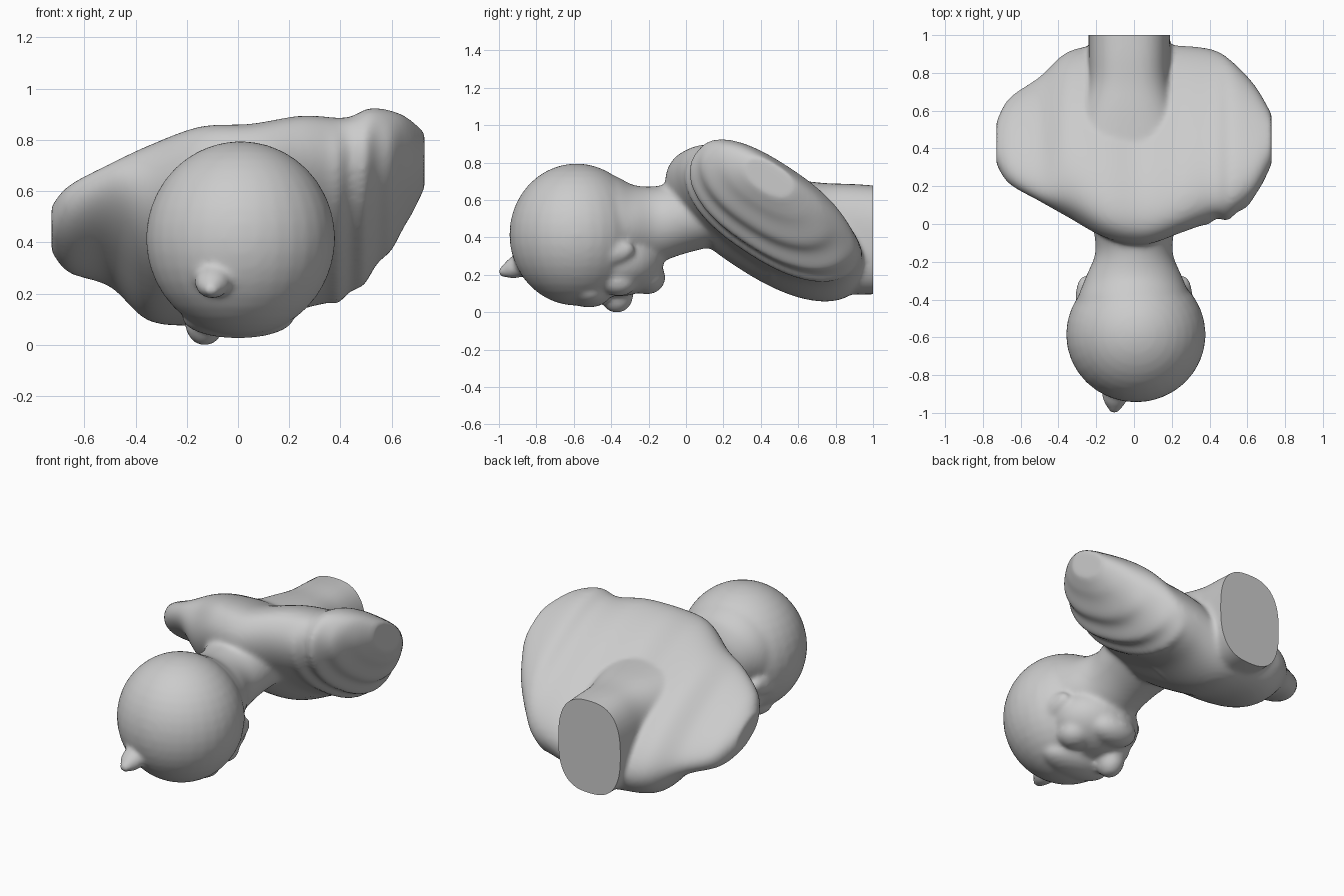
import bpy, bmesh
from math import sin, cos, pi, radians
from mathutils import Vector, Matrix

if "Cube" in bpy.data.objects:
    bpy.data.objects.remove(bpy.data.objects["Cube"])

bm = bmesh.new()


def skin(rings):
    """Closed loft through rings of points."""
    vs = [[bm.verts.new(p) for p in r] for r in rings]
    n = len(vs[0])
    faces = []
    for a, b in zip(vs, vs[1:]):
        for i in range(n):
            j = (i + 1) % n
            faces.append(bm.faces.new((a[i], a[j], b[j], b[i])))
    faces += [bm.faces.new(vs[0][::-1]), bm.faces.new(vs[-1])]
    bmesh.ops.recalc_face_normals(bm, faces=faces)


def blob(c, r, tilt=0.0, axis='X'):
    m = Matrix.Translation(c) @ Matrix.Rotation(radians(tilt), 4, axis) @ Matrix.Diagonal((*r, 1))
    bmesh.ops.create_uvsphere(bm, u_segments=32, v_segments=20, radius=1, matrix=m)


def resample(keys, steps):
    """Smooth (Catmull-Rom) interpolation of a table of sections."""
    out = []
    for k in range(len(keys) - 1):
        p = [Vector(keys[min(max(k + d, 0), len(keys) - 1)]) for d in (-1, 0, 1, 2)]
        for s in range(steps):
            t = s / steps
            out.append(0.5 * (2 * p[1] + (p[2] - p[0]) * t
                       + (2 * p[0] - 5 * p[1] + 4 * p[2] - p[3]) * t * t
                       + (3 * p[1] - p[0] - 3 * p[2] + p[3]) * t ** 3))
    return out + [Vector(keys[-1])]


def spow(v, p):
    return abs(v) ** p * (1 if v > 0 else -1)


# Shoulders: tilted sections along x (x, y, z, long radius, short radius)
shoulder_keys = [
    (-.728, .43, .46, .13, .07), (-.66, .44, .46, .26, .11), (-.5, .45, .475, .38, .14),
    (-.35, .475, .45, .49, .25), (-.15, .44, .475, .58, .265), (.05, .42, .475, .60, .27),
    (.25, .45, .53, .56, .26), (.42, .47, .55, .51, .25), (.52, .45, .615, .46, .24),
    (.64, .44, .68, .33, .17), (.728, .45, .73, .15, .09)]
tilt = radians(-33)
rings = []
for x, y, z, a, b in resample(shoulder_keys, 10):
    ring = []
    for i in range(64):
        t = 2 * pi * i / 64
        k = 1.0
        # fabric folds on the underside of the right shoulder
        if .36 < x < .68:
            k += .045 * sin((x - .36) / .32 * 6 * pi) * max(0, -sin(t) + .1)
        # flatter back face, rounder underside
        u = a * spow(cos(t), .85) * k
        v = b * (.8 * sin(t) ** .8 if i < 32 else spow(sin(t), .95)) * k
        ring.append((x, y + u * cos(tilt) - v * sin(tilt), z + u * sin(tilt) + v * cos(tilt)))
    rings.append(ring)
skin(rings)


# Parts lofted along y: (y, x centre, z centre, half width, half height)
def loft_y(keys, power=1.0):
    rings = []
    for y, x, z, w, h in resample(keys, 6):
        rings.append([(x + w * spow(cos(2 * pi * i / 48), power), y,
                       z + h * spow(sin(2 * pi * i / 48), power)) for i in range(48)])
    skin(rings)


# Neck
loft_y([(-.55, 0, .43, .33, .3), (-.4, 0, .46, .3, .28), (-.28, 0, .465, .255, .22),
        (-.15, 0, .475, .205, .205), (0, 0, .52, .22, .2), (.2, 0, .53, .26, .16)])
# Rear stump, flared at its root and cut flat later
loft_y([(.45, -.02, .44, .34, .28), (.6, -.025, .43, .27, .28), (.75, -.025, .41, .22, .285),
        (.9, -.025, .395, .215, .295), (1.1, -.025, .39, .22, .285)], .75)

# Skull, jaw and face on the underside
blob((.01, -.585, .42), (.37, .36, .38))
blob((0, -.36, .28), (.27, .24, .19))
blob((-.02, -.21, .19), (.15, .1, .09))       # chin
blob((-.13, -.37, .1), (.08, .09, .1))        # nose
blob((0, -.52, .11), (.22, .12, .08))         # brow
blob((-.1, -.9, .25), (.07, .09, .06), 25)    # forelock base
blob((-.105, -.955, .23), (.04, .055, .035), 25)
for s in (-1, 1):
    blob((s * .265, -.39, .32), (.045, .12, .06), 15)  # ear
    blob((s * .14, -.36, .17), (.1, .1, .08))          # cheek

mesh = bpy.data.meshes.new("bust")
bm.to_mesh(mesh)
bm.free()
bust = bpy.data.objects.new("bust", mesh)
bpy.context.collection.objects.link(bust)

# Fuse and soften the parts
rm = bust.modifiers.new("fuse", 'REMESH')
rm.mode = 'VOXEL'
rm.voxel_size = .014
sm = bust.modifiers.new("soften", 'SMOOTH')
sm.factor = .5
sm.iterations = 12
dg = bpy.context.evaluated_depsgraph_get()
fused = bpy.data.meshes.new_from_object(bust.evaluated_get(dg))
bust.modifiers.clear()

# Flat cut at the back of the stump
bm = bmesh.new()
bm.from_mesh(fused)
geom = bm.verts[:] + bm.edges[:] + bm.faces[:]
cut = bmesh.ops.bisect_plane(bm, geom=geom, plane_co=(0, 1, 0), plane_no=(0, 1, 0), clear_outer=True)
edges = [e for e in cut['geom_cut'] if isinstance(e, bmesh.types.BMEdge)]
bmesh.ops.holes_fill(bm, edges=edges, sides=0)
low = min(v.co.z for v in bm.verts)
bmesh.ops.translate(bm, verts=bm.verts, vec=(0, 0, -low))
bm.to_mesh(fused)
bm.free()
bust.data = fused
bpy.context.view_layer.objects.active = bust
bust.select_set(True)
bpy.ops.object.shade_smooth_by_angle(angle=radians(40))
